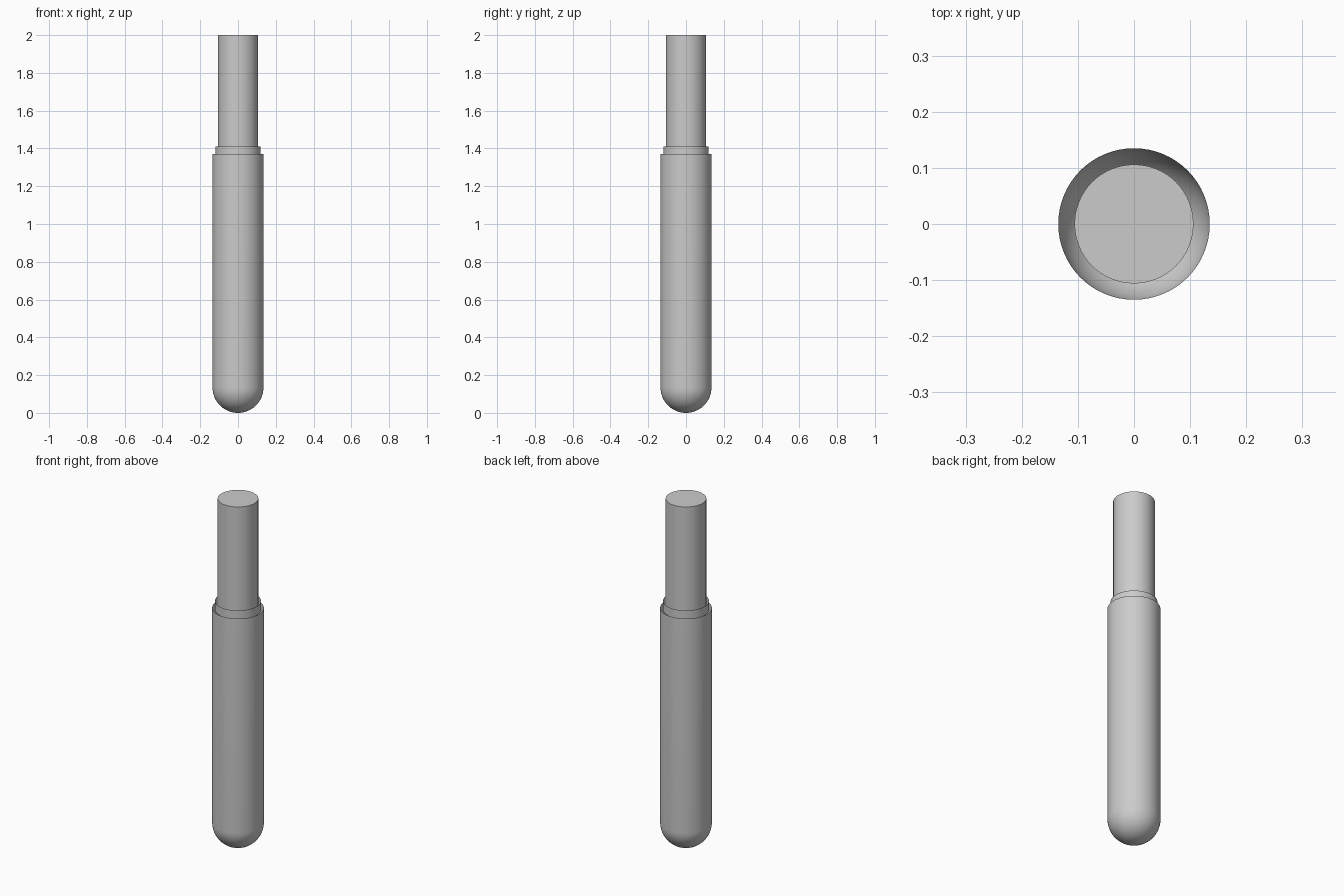
import bpy, bmesh
from math import sin, cos, pi, radians

cube = bpy.data.objects.get("Cube")
if cube:
    bpy.data.objects.remove(cube, do_unlink=True)

SEGMENTS = 64
BODY_R, COLLAR_R, ROD_R = 0.135, 0.12, 0.106
BODY_TOP, COLLAR_TOP, ROD_TOP = 1.37, 1.41, 2.0

grey = bpy.data.materials.new("light grey")
grey.use_nodes = True
colour = (0.6, 0.6, 0.6, 1)
grey.diffuse_color = colour
grey.node_tree.nodes["Principled BSDF"].inputs["Base Color"].default_value = colour


def lathe(name, profile):
    """Spin a (radius, height) profile, listed bottom to top, about z."""
    bm = bmesh.new()
    verts = [bm.verts.new((r, 0, z)) for r, z in profile]
    edges = [bm.edges.new(pair) for pair in zip(verts, verts[1:])]
    bmesh.ops.spin(bm, geom=verts + edges, cent=(0, 0, 0), axis=(0, 0, 1),
                   angle=2 * pi, steps=SEGMENTS, use_merge=True)
    bmesh.ops.remove_doubles(bm, verts=bm.verts, dist=0.00001)
    # Point every wall away from the axis
    for f in bm.faces:
        f.normal_update()
        c = f.calc_center_median()
        if f.normal.x * c.x + f.normal.y * c.y < 0:
            f.normal_flip()
    mesh = bpy.data.meshes.new(name)
    bm.to_mesh(mesh)
    bm.free()
    return add_part(name, mesh)


def add_part(name, mesh):
    obj = bpy.data.objects.new(name, mesh)
    bpy.context.collection.objects.link(obj)
    mesh.materials.append(grey)
    bpy.ops.object.select_all(action="DESELECT")
    obj.select_set(True)
    bpy.context.view_layer.objects.active = obj
    bpy.ops.object.shade_smooth_by_angle(angle=radians(30))
    return obj


# Body: open-topped tube with a round bottom
steps = 16
dome = [(BODY_R * sin(a), BODY_R * (1 - cos(a)))
        for a in (i * pi / 2 / steps for i in range(steps + 1))]
lathe("body_tube", dome + [(BODY_R, BODY_TOP)])

# Collar: thin open sleeve rising out of the body
lathe("collar_sleeve", [(COLLAR_R, BODY_TOP - 0.01), (COLLAR_TOP and COLLAR_R, COLLAR_TOP)])

# Rod: solid cylinder reaching down into the sleeve
rod_bottom = BODY_TOP - 0.01
bm = bmesh.new()
bmesh.ops.create_cone(bm, cap_ends=True, segments=SEGMENTS, radius1=ROD_R,
                      radius2=ROD_R, depth=ROD_TOP - rod_bottom)
bmesh.ops.translate(bm, verts=bm.verts, vec=(0, 0, (ROD_TOP + rod_bottom) / 2))
rod_mesh = bpy.data.meshes.new("rod")
bm.to_mesh(rod_mesh)
bm.free()
add_part("rod", rod_mesh)
